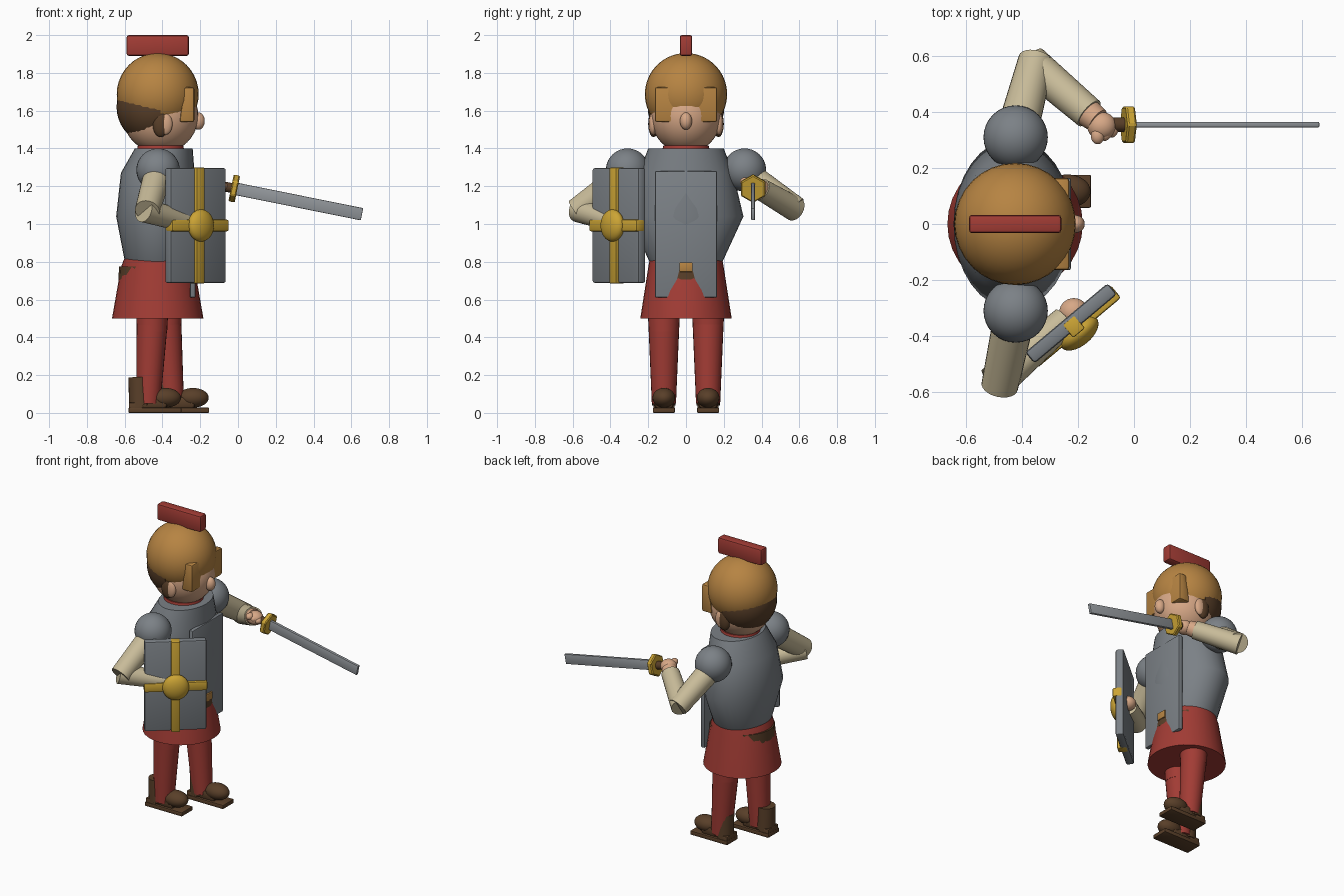
import bpy, bmesh, math
from mathutils import Vector, Matrix

cube = bpy.data.objects.get("Cube")
if cube:
    bpy.data.objects.remove(cube, do_unlink=True)


def material(name, color):
    m = bpy.data.materials.new(name)
    m.use_nodes = True
    m.diffuse_color = (*color, 1)
    bsdf = next(n for n in m.node_tree.nodes if n.type == 'BSDF_PRINCIPLED')
    bsdf.inputs["Base Color"].default_value = (*color, 1)
    return m


BRONZE = material("bronze", (.47, .23, .055))
SKIN = material("skin", (.68, .39, .24))
CLOTH = material("beige cloth", (.58, .50, .32))
STEEL = material("steel", (.20, .22, .24))
BLADE = material("bright steel", (.29, .31, .33))
RED = material("red cloth", (.36, .045, .035))
BROWN = material("brown leather", (.10, .05, .022))
GOLD = material("gold", (.60, .37, .035))


def finish(name, bm, mat, smooth=40):
    bmesh.ops.recalc_face_normals(bm, faces=bm.faces)
    me = bpy.data.meshes.new(name)
    bm.to_mesh(me)
    bm.free()
    me.materials.append(mat)
    ob = bpy.data.objects.new(name, me)
    bpy.context.collection.objects.link(ob)
    bpy.ops.object.select_all(action='DESELECT')
    ob.select_set(True)
    bpy.context.view_layer.objects.active = ob
    bpy.ops.object.shade_smooth_by_angle(angle=math.radians(smooth))
    return ob


def ball(name, mat, at, size, turn=0, cuts=()):
    """Ellipsoid; each cut is (point, normal) and drops the side the normal points to."""
    bm = bmesh.new()
    bmesh.ops.create_uvsphere(bm, u_segments=32, v_segments=20, radius=1)
    bm.transform(Matrix.Translation(at) @ Matrix.Rotation(turn, 4, 'Z') @ Matrix.Diagonal((*size, 1)))
    for co, no in cuts:
        geom = bm.verts[:] + bm.edges[:] + bm.faces[:]
        res = bmesh.ops.bisect_plane(bm, geom=geom, plane_co=co, plane_no=no, clear_outer=True)
        edges = [e for e in res['geom_cut'] if isinstance(e, bmesh.types.BMEdge)]
        bmesh.ops.contextual_create(bm, geom=edges)
    return finish(name, bm, mat)


def box(name, mat, at, size, bevel=.012, turn=None, shape=None):
    bm = bmesh.new()
    bmesh.ops.create_cube(bm, size=1)
    bm.transform(Matrix.Diagonal((*size, 1)))
    if shape:
        for v in bm.verts:
            shape(v.co)
    bmesh.ops.bevel(bm, geom=bm.edges[:], offset=bevel, segments=2, profile=.5, affect='EDGES')
    bm.transform(Matrix.Translation(at) @ (turn or Matrix()))
    return finish(name, bm, mat, 30)


def limb(name, mat, a, b, r1, r2, sides=24):
    """Tapered cylinder from a to b."""
    a, b = Vector(a), Vector(b)
    bm = bmesh.new()
    bmesh.ops.create_cone(bm, cap_ends=True, segments=sides, radius1=r1, radius2=r2, depth=(b - a).length)
    bm.transform(Matrix.Translation((a + b) / 2) @ (b - a).to_track_quat('Z', 'Y').to_matrix().to_4x4())
    return finish(name, bm, mat)


def loft(name, mat, rings, sides=32):
    """Stack of elliptical rings, each (z, centre x, radius x, radius y)."""
    bm = bmesh.new()
    loops = []
    for z, cx, rx, ry in rings:
        loops.append([bm.verts.new((cx + rx * math.cos(i * math.tau / sides),
                                    ry * math.sin(i * math.tau / sides), z)) for i in range(sides)])
    for lo, hi in zip(loops, loops[1:]):
        for i in range(sides):
            j = (i + 1) % sides
            bm.faces.new((lo[i], lo[j], hi[j], hi[i]))
    bm.faces.new(loops[0])
    bm.faces.new(loops[-1])
    return finish(name, bm, mat)


# Head, hair and helmet (the figure looks along +x)
ball("head", SKIN, (-.41, 0, 1.572), (.2, .187, .197))
ball("hair", BROWN, (-.44, 0, 1.62), (.203, .203, .203),
     cuts=[((0, 0, 1.463), (0, 0, -1)), ((-.41, 0, 0), (1, 0, 0))])
ball("nose", SKIN, (-.21, 0, 1.545), (.034, .032, .046))
for side, label in ((1, "left"), (-1, "right")):
    ball(f"{label}_ear", SKIN, (-.385, side * .175, 1.53), (.038, .022, .058))
    ball(f"{label}_sideburn", BROWN, (-.41, side * .172, 1.53), (.042, .028, .07))
ball("helmet_dome", BRONZE, (-.425, 0, 1.687), (.217, .218, .218))


def lean_visor(co):
    if co.x < 0:
        co.x += .018 if co.z > 0 else -.008


box("helmet_visor", BRONZE, (-.267, 0, 1.632), (.072, .33, .185), turn=None, shape=lean_visor)
box("crest_mount", BRONZE, (-.423, 0, 1.9), (.055, .05, .05), .006)
box("helmet_crest", RED, (-.425, 0, 1.945), (.33, .066, .11))

# Torso armour
loft("torso_armour", STEEL, [(.71, -.425, .13, .15), (.81, -.425, .176, .198), (1.04, -.432, .213, .304),
                             (1.27, -.425, .195, .25), (1.4, -.393, .153, .2)])
loft("neck_scarf", RED, [(1.37, -.41, .13, .13), (1.415, -.41, .12, .12)])
box("breastplate", STEEL, (-.24, 0, .945), (.03, .33, .67), .008)

# Skirt and belt
loft("skirt", RED, [(.5, -.425, .242, .242), (.77, -.425, .195, .2), (.815, -.425, .178, .192)])
loft("belt", BROWN, [(.705, -.425, .208, .198), (.775, -.425, .205, .194)], 20)
box("belt_buckle", BRONZE, (-.235, 0, .772), (.04, .07, .05), .004)

# Legs and boots: the left one steps forward
for side, label, step in ((1, "left", .147), (-1, "right", 0)):
    y = side * .117
    hip = -.455 + step * .5
    ankle = -.475 + step * .85
    limb(f"{label}_thigh", RED, (hip, y, .62), (hip, y, .43), .09, .08)
    limb(f"{label}_shin", RED, (hip, y, .47), (ankle, y, .05), .082, .064)
    limb(f"{label}_boot_shaft", BROWN, (-.515 + step, y, .04), (-.52 + step, y, .19), .062, .06)
    ball(f"{label}_boot_toe", BROWN, (-.385 + step, y, .08), (.083, .06, .052))
    box(f"{label}_boot_foot", BROWN, (-.45 + step, y, .055), (.15, .1, .06), .015)
    box(f"{label}_boot_sole", BROWN, (-.44 + step, y, .014), (.28, .118, .028), .006)
    box(f"{label}_boot_heel", BROWN, (-.54 + step, y, .03), (.075, .11, .05), .006)

# Shield arm on the figure's right
for side, label in ((1, "left"), (-1, "right")):
    ball(f"{label}_shoulder_guard", STEEL, (-.423, side * .31, 1.286), (.115, .114, .114))
limb("right_upper_arm", CLOTH, (-.423, -.31, 1.27), (-.48, -.58, 1.07), .075, .066)
limb("right_forearm", CLOTH, (-.5, -.57, 1.075), (-.245, -.345, 1), .066, .052)
ball("right_hand", SKIN, (-.215, -.315, .995), (.052, .05, .045))

# Shield
yaw = math.radians(40)
turn = Matrix.Rotation(yaw, 4, 'Z')
centre = Vector((-.225, -.355, .992))
out = Vector((math.sin(yaw), -math.cos(yaw), 0))
box("shield_board", STEEL, centre, (.385, .052, .61), .012, turn)
box("shield_upright_bar", GOLD, centre + out * .015, (.055, .06, .614), .006, turn)
box("shield_cross_bar", GOLD, centre + out * .015, (.392, .06, .062), .01, turn)
ball("shield_boss", GOLD, centre + out * .045, (.082, .045, .085), yaw)

# Sword arm on the figure's left
limb("left_upper_arm", CLOTH, (-.423, .31, 1.27), (-.35, .585, 1.08), .075, .064)
limb("left_forearm", CLOTH, (-.37, .575, 1.08), (-.16, .395, 1.185), .066, .058)
limb("left_wrist", SKIN, (-.18, .41, 1.175), (-.13, .37, 1.2), .054, .046)
ball("left_hand", SKIN, (-.115, .35, 1.205), (.052, .05, .045))
for i in range(3):
    ball(f"left_finger_{i + 1}", SKIN, (-.13 + i * .025, .315 + i * .012, 1.225 - i * .012), (.024, .03, .022))

# Sword, dipping toward the tip
dip = Matrix.Rotation(math.radians(11.4), 4, 'Y')
along = Vector((math.cos(math.radians(11.4)), 0, -math.sin(math.radians(11.4))))
guard = Vector((-.02, .355, 1.188))
limb("sword_grip", BROWN, guard - along * .13, guard, .026, .026, 16)
bm = bmesh.new()
bmesh.ops.create_cone(bm, cap_ends=True, segments=6, radius1=.075, radius2=.075, depth=.034)
bm.transform(Matrix.Rotation(math.pi / 2, 4, 'Z'))
bmesh.ops.bevel(bm, geom=bm.edges[:], offset=.006, segments=1, affect='EDGES')
bm.transform(Matrix.Translation(guard) @ dip @ Matrix.Rotation(math.pi / 2, 4, 'Y'))
finish("sword_guard", bm, GOLD, 20)
box("sword_blade", BLADE, guard + along * .345, (.69, .02, .066), .004, dip)
